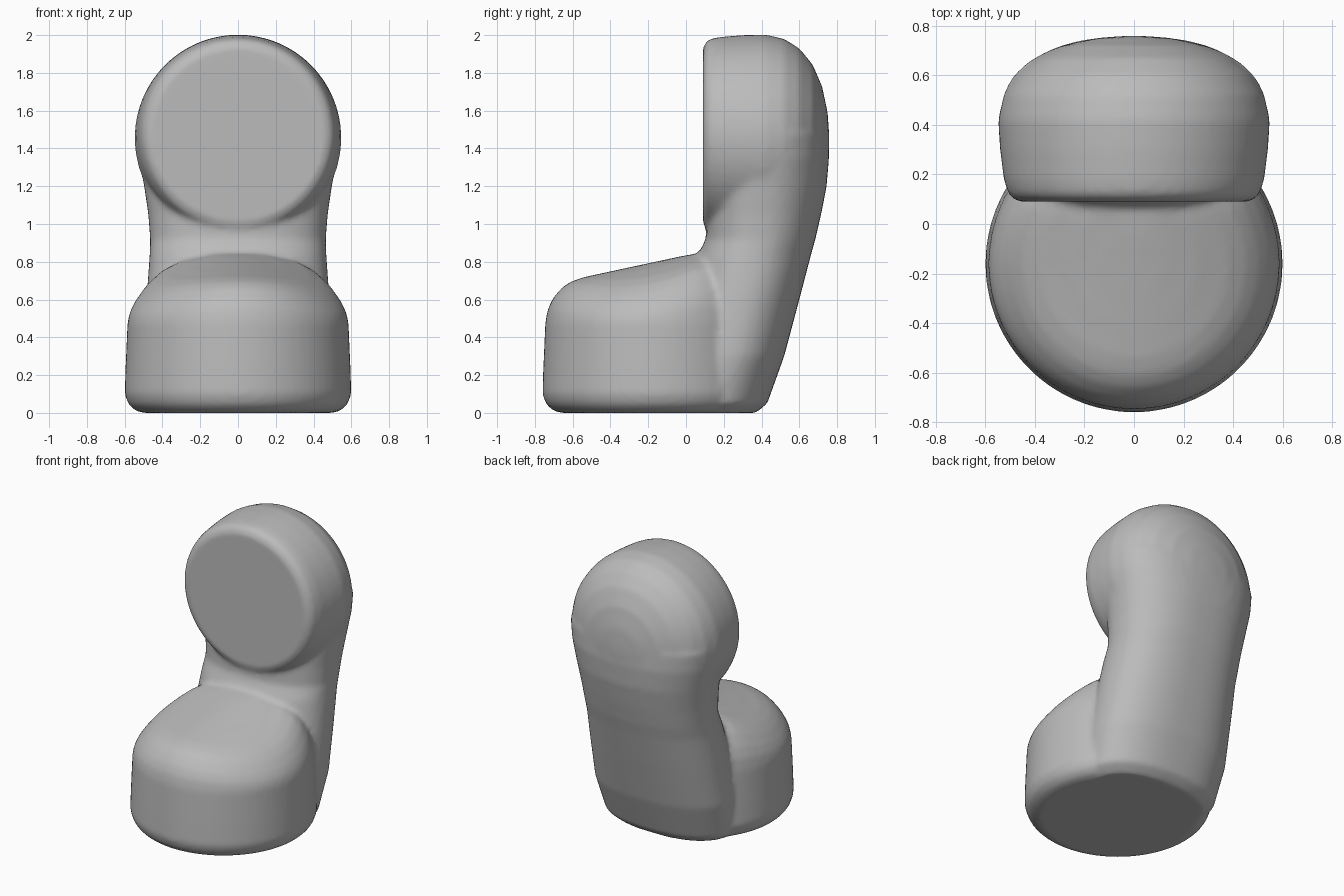
import bpy, bmesh, math
from mathutils import Vector

cube = bpy.data.objects.get("Cube")
if cube:
    bpy.data.objects.remove(cube, do_unlink=True)

SIDES = 64
ANGLES = [2 * math.pi * i / SIDES for i in range(SIDES)]
bm = bmesh.new()


def loft(rings):
    """Closed solid from a stack of equal point rings."""
    rows = [[bm.verts.new(p) for p in ring] for ring in rings]
    for a, b in zip(rows, rows[1:]):
        for i in range(SIDES):
            j = (i + 1) % SIDES
            bm.faces.new((a[i], a[j], b[j], b[i]))
    for row in (rows[0], rows[-1]):
        centre = bm.verts.new(sum((v.co for v in row), Vector()) / SIDES)
        for i in range(SIDES):
            bm.faces.new((row[i], row[(i + 1) % SIDES], centre))


def foot_top(x, y):
    """Sloping crown of the foot, arched across its width."""
    return 0.85 + 0.215 * (min(y, 0.07) - 0.07) - 0.5 * x * x


# Round foot: straight wall, then a soft shoulder rising to the crown
CY = -0.16
rings = []
for r, z in ((0.50, 0), (0.54, 0.01), (0.58, 0.045), (0.6, 0.1), (0.595, 0.25), (0.585, 0.48)):
    rings.append([(r * math.cos(a), CY + r * math.sin(a), z) for a in ANGLES])
for r, f in ((0.572, 0.35), (0.545, 0.62), (0.50, 0.85), (0.45, 0.96),
             (0.38, 1), (0.25, 1), (0.12, 1), (0.02, 1)):
    ring = []
    for a in ANGLES:
        x, y = r * math.cos(a), CY + r * math.sin(a)
        ring.append((x, y, 0.48 + (foot_top(x, y) - 0.48) * f))
    rings.append(ring)
loft(rings)


def power(v, e):
    return math.copysign(abs(v) ** e, v)


# Leaning column: height, front, back, half width
rings = []
for z, front, back, w in (
        (0, -0.12, 0.37, 0.42), (0.05, -0.15, 0.43, 0.48), (0.3, -0.06, 0.52, 0.5),
        (0.6, 0.0, 0.6, 0.485), (0.83, 0.06, 0.66, 0.468), (0.92, 0.105, 0.685, 0.465),
        (1.05, 0.11, 0.715, 0.475), (1.2, 0.115, 0.745, 0.497), (1.35, 0.13, 0.757, 0.525),
        (1.48, 0.16, 0.75, 0.535), (1.6, 0.25, 0.68, 0.45)):
    mid, half = (front + back) / 2, (back - front) / 2
    rings.append([(w * power(math.cos(a), 0.82),
                   mid + half * power(math.sin(a), 0.82 if math.sin(a) < 0 else 0.95), z)
                  for a in ANGLES])
loft(rings)

# Drum head with a flat front face and a domed back
rings = []
for y, r, z in ((0.09, 0.46, 1.47), (0.098, 0.485, 1.47), (0.125, 0.507, 1.472),
                (0.18, 0.525, 1.465), (0.3, 0.54, 1.46), (0.42, 0.548, 1.455),
                (0.52, 0.525, 1.455), (0.6, 0.475, 1.455), (0.67, 0.39, 1.455),
                (0.72, 0.28, 1.45), (0.75, 0.15, 1.44), (0.758, 0.04, 1.43)):
    rings.append([(r * math.cos(a), y, z + r * math.sin(a)) for a in ANGLES])
loft(rings)

bmesh.ops.recalc_face_normals(bm, faces=bm.faces)
mesh = bpy.data.meshes.new("body")
bm.to_mesh(mesh)
bm.free()
body = bpy.data.objects.new("body", mesh)
bpy.context.collection.objects.link(body)

# Single grey
grey = bpy.data.materials.new("plain grey")
grey.use_nodes = True
grey.diffuse_color = (0.5, 0.5, 0.5, 1)
grey.node_tree.nodes["Principled BSDF"].inputs["Base Color"].default_value = (0.5, 0.5, 0.5, 1)
mesh.materials.append(grey)

# Fuse the three solids into one skin and soften the joints
fuse = body.modifiers.new("fuse", 'REMESH')
fuse.mode = 'VOXEL'
fuse.voxel_size = 0.018
fuse.use_smooth_shade = True
soften = body.modifiers.new("soften", 'SMOOTH')
soften.factor = 0.5
soften.iterations = 6
bpy.context.view_layer.objects.active = body
body.select_set(True)
for name in ("fuse", "soften"):
    bpy.ops.object.modifier_apply(modifier=name)
bpy.ops.object.shade_smooth_by_angle(angle=math.radians(50))
